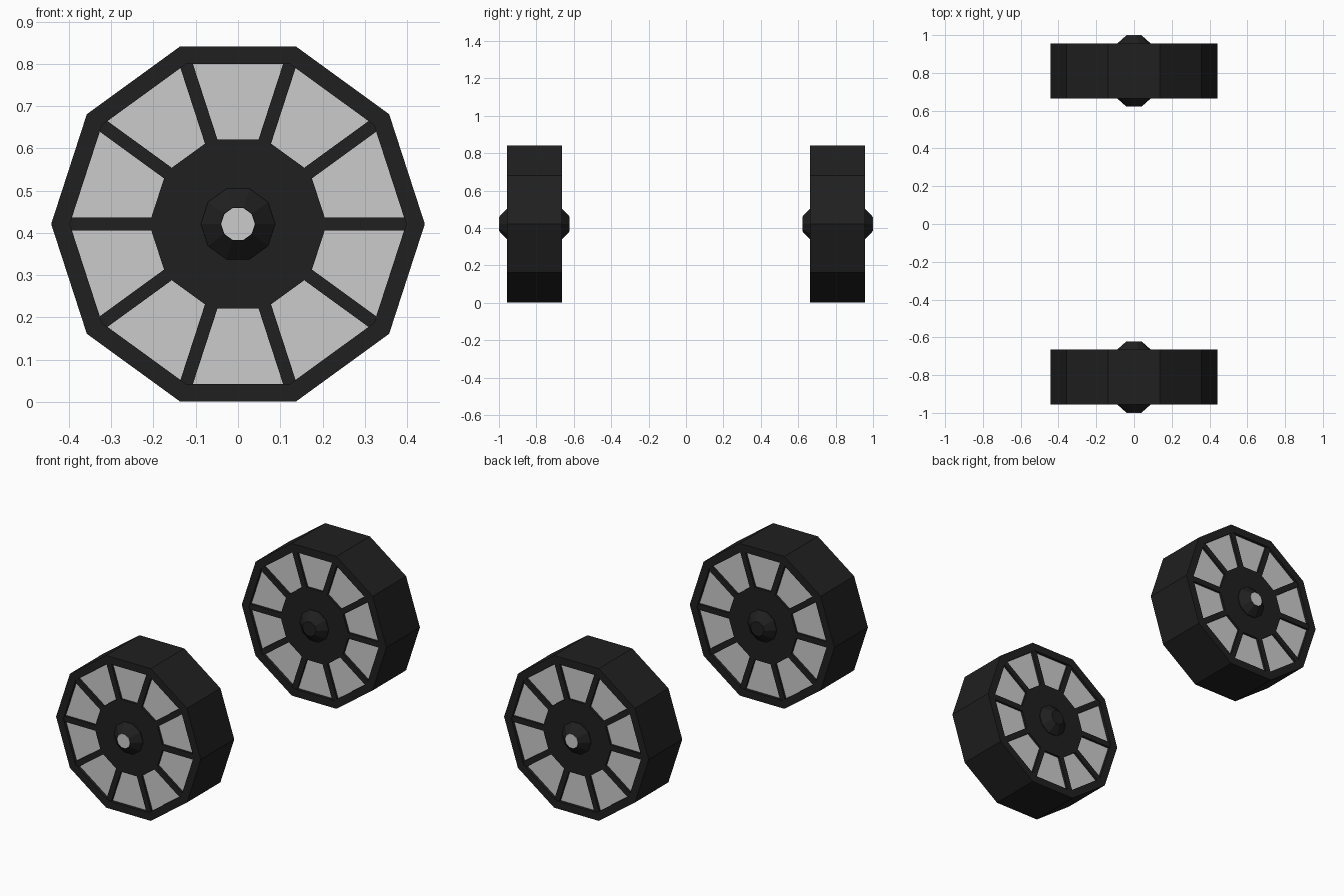
import bpy, bmesh
from math import cos, sin, pi

if "Cube" in bpy.data.objects:
    bpy.data.objects.remove(bpy.data.objects["Cube"])

SIDES = 10
ZC = 0.421            # axle height
YC = 0.81             # wheel centre distance from the middle

black = bpy.data.materials.new("black_rubber")
black.diffuse_color = (0.014, 0.014, 0.014, 1)
black.use_nodes = True
black.node_tree.nodes["Principled BSDF"].inputs["Base Color"].default_value = black.diffuse_color
grey = bpy.data.materials.new("grey_metal")
grey.diffuse_color = (0.62, 0.62, 0.62, 1)
grey.use_nodes = True
grey.node_tree.nodes["Principled BSDF"].inputs["Base Color"].default_value = grey.diffuse_color


def finish(name, bm, mat):
    bmesh.ops.recalc_face_normals(bm, faces=bm.faces)
    me = bpy.data.meshes.new(name)
    bm.to_mesh(me)
    bm.free()
    me.materials.append(mat)
    ob = bpy.data.objects.new(name, me)
    bpy.context.collection.objects.link(ob)
    return ob


def lathe(name, profile, side, mat, ring=False):
    """Turn (radius, offset) points into a ten-sided solid around the axle."""
    bm = bmesh.new()
    loops = []
    for r, d in profile:
        loops.append([bm.verts.new((r * cos(2 * pi * i / SIDES), side * (YC + d),
                                    ZC + r * sin(2 * pi * i / SIDES)))
                      for i in range(SIDES)])
    pairs = list(zip(loops, loops[1:]))
    if ring:
        pairs.append((loops[-1], loops[0]))
    for a, b in pairs:
        for i in range(SIDES):
            j = (i + 1) % SIDES
            bm.faces.new((a[i], a[j], b[j], b[i]))
    if not ring:
        bm.faces.new(loops[0])
        bm.faces.new(loops[-1])
    return finish(name, bm, mat)


def spokes(name, side, r0, r1, width, depth, mat):
    """Ten flat bars pointing at the corners of the wheel."""
    bm = bmesh.new()
    for k in range(SIDES):
        a = 2 * pi * k / SIDES
        new = bmesh.ops.create_cube(bm, size=1)["verts"]
        for v in new:
            r = (r0 + r1) / 2 + v.co.x * (r1 - r0)
            t = v.co.z * width
            v.co = (r * cos(a) - t * sin(a), side * YC + v.co.y * depth,
                    ZC + r * sin(a) + t * cos(a))
    return finish(name, bm, mat)


for label, s in (("front", -1), ("back", 1)):
    # tyre ring
    lathe(label + "_tyre", [(0.442, -0.146), (0.442, 0.146), (0.398, 0.146), (0.398, -0.146)],
          s, black, ring=True)
    # grey wheel plate seen between the spokes
    lathe(label + "_wheel_plate", [(0.405, -0.13), (0.405, 0.13)], s, grey)
    # spokes and centre disc
    spokes(label + "_spokes", s, 0.15, 0.402, 0.031, 0.284, black)
    lathe(label + "_centre_disc", [(0.21, -0.142), (0.21, 0.142)], s, black)
    # axle hub, tapered at both ends
    lathe(label + "_hub", [(0.041, -0.188), (0.088, -0.146), (0.088, 0.146), (0.041, 0.188)],
          s, black)
    # grey cap on the outer end
    lathe(label + "_hub_cap", [(0.040, 0.18), (0.040, 0.19)], s, grey)
